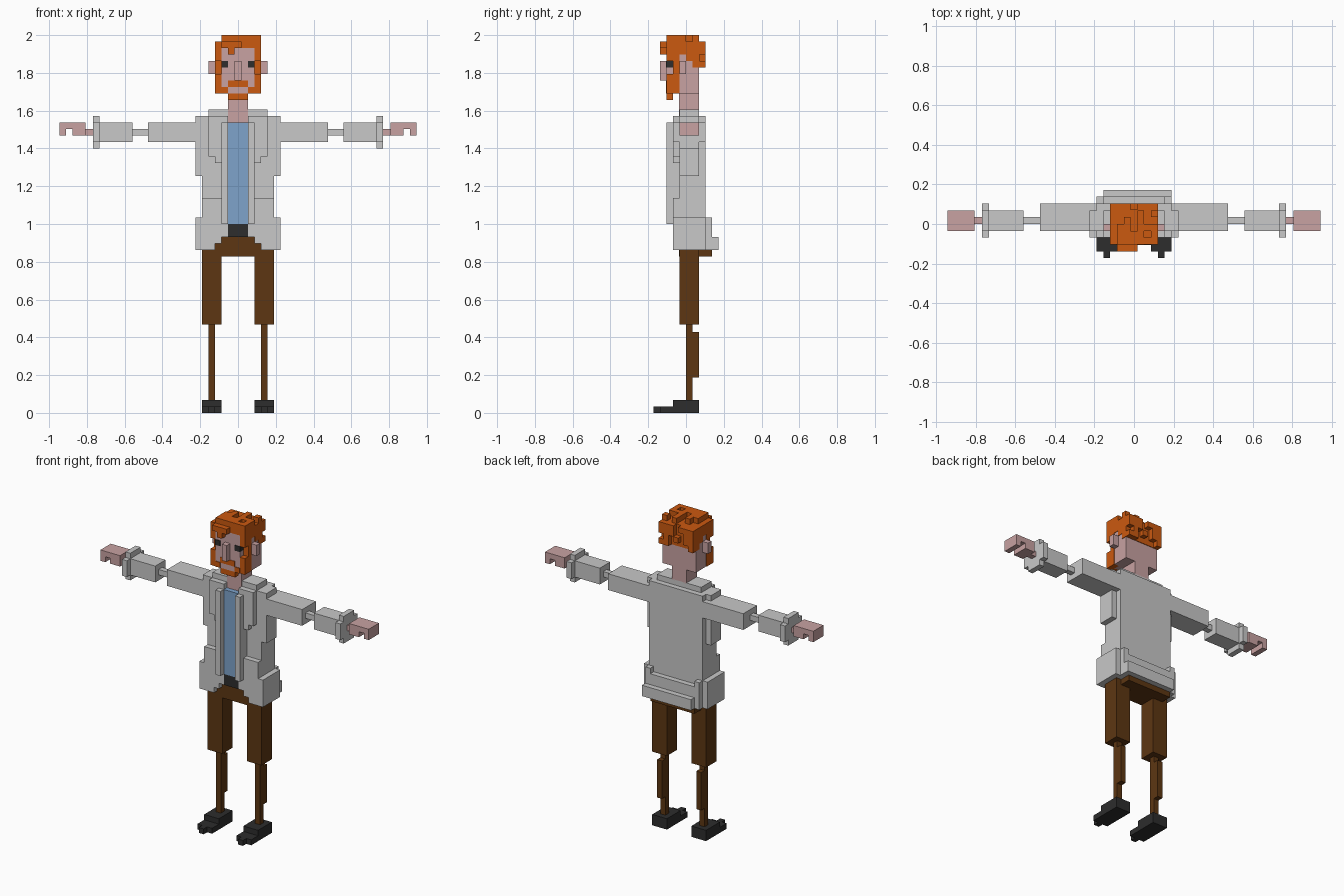
import bpy
import bmesh
import random
from mathutils import Matrix, Vector

UNIT = 2 / 58  # edge length of one block

default_cube = bpy.data.objects.get("Cube")
if default_cube:
    bpy.data.objects.remove(default_cube, do_unlink=True)


def make_material(name, red, green, blue):
    material = bpy.data.materials.new(name)
    material.use_nodes = True
    colour = (red, green, blue, 1)
    material.diffuse_color = colour
    material.node_tree.nodes["Principled BSDF"].inputs["Base Color"].default_value = colour
    return material


jacket_grey = make_material("light grey cloth", .58, .58, .58)
hair_orange = make_material("orange hair", .6, .1, .005)
skin_pink = make_material("pink skin", .58, .36, .36)
shirt_blue = make_material("blue shirt", .21, .37, .6)
trouser_brown = make_material("brown cloth", .11, .037, .006)
dark_black = make_material("near black", .026, .026, .026)


def box(x, y, z):
    """A block given by its (low, high) edges in units."""
    return x, y, z


def centred(half_width, y, z):
    return box(x=(-half_width, half_width), y=y, z=z)


def part(name, material, boxes, side=1):
    """Join blocks into one object; side=-1 reflects it across x."""
    mesh = bpy.data.meshes.new(name)
    bm = bmesh.new()
    for ranges in boxes:
        low = Vector([edge[0] for edge in ranges]) * UNIT
        high = Vector([edge[1] for edge in ranges]) * UNIT
        centre, size = (low + high) / 2, high - low
        centre.x *= side
        bmesh.ops.create_cube(bm, matrix=Matrix.LocRotScale(centre, None, size))
    bm.to_mesh(mesh)
    bm.free()
    mesh.materials.append(material)
    obj = bpy.data.objects.new(name, mesh)
    bpy.context.collection.objects.link(obj)
    return obj


def pair(name, material, boxes):
    part("left_" + name, material, boxes, side=1)
    part("right_" + name, material, boxes, side=-1)


# Shoes and legs
pair("shoe", dark_black, [
    box(x=(2.5, 5.5), y=(-4, 2), z=(0, 1)),
    box(x=(3.5, 4.5), y=(-5, -4), z=(0, 1)),
    box(x=(2.5, 5.5), y=(-2, 2), z=(1, 2)),
])
pair("shin", trouser_brown, [
    box(x=(3.5, 4.5), y=(0, 1), z=(2, 14)),
    box(x=(3.5, 4.5), y=(1, 2), z=(5.4, 12.4)),
])
pair("thigh", trouser_brown, [box(x=(2.5, 5.5), y=(-1, 2), z=(13.6, 25))])
part("hips", trouser_brown, [
    centred(2.5, y=(-1.1, 2), z=(24, 27)),
    centred(3.5, y=(-1.1, 2), z=(24, 26)),
    centred(4.5, y=(0, 4), z=(24, 25)),
])
part("belt", dark_black, [centred(1.5, y=(-2, -1), z=(27, 29))])
part("shirt", shirt_blue, [centred(1.5, y=(-2, -1), z=(29, 44.6))])

# Jacket body with open front, flared hem and stepped back
part("jacket_body", jacket_grey, [
    centred(5.5, y=(-1, 3), z=(25, 45.6)),
    centred(6.5, y=(-1, 2), z=(36.4, 45.6)),
    centred(4.5, y=(-1, 2), z=(45, 46.6)),
])
part("jacket_back_hem", jacket_grey, [
    centred(5.5, y=(3, 4), z=(25, 29)),
    box(x=(-4.5, 5.5), y=(4, 5), z=(25, 27)),
])
pair("jacket_skirt", jacket_grey, [
    box(x=(5.5, 6.5), y=(-2, 3), z=(25, 30)),
    box(x=(4.5, 5.5), y=(2, 4), z=(25, 30)),
])
pair("jacket_front", jacket_grey, [
    box(x=(1.5, 4.5), y=(-2, -1), z=(39.4, 45.6)),
    box(x=(1.5, 3.5), y=(-2, -1), z=(38.4, 39.4)),
    box(x=(1.5, 2.5), y=(-2, -1), z=(33, 38.4)),
    box(x=(1.5, 5.5), y=(-2, -1), z=(27, 33)),
    box(x=(2.5, 5.5), y=(-2, -1), z=(26, 27)),
    box(x=(3.5, 5.5), y=(-2, -1), z=(25, 26)),
])
pair("lapel", jacket_grey, [box(x=(1.5, 2.5), y=(-3, -2), z=(29, 44.6))])

# Arms, cuffs and hands
pair("upper_arm", jacket_grey, [box(x=(5.5, 13.8), y=(-1, 3), z=(41.6, 44.6))])
pair("elbow", jacket_grey, [box(x=(13.8, 16.2), y=(0, 1), z=(42.6, 43.6))])
pair("forearm", jacket_grey, [box(x=(16.2, 21.3), y=(-1, 2), z=(41.6, 44.6))])
pair("cuff", jacket_grey, [
    box(x=(21.3, 22.3), y=(-1, 2), z=(40.6, 45.6)),
    box(x=(21.3, 22.3), y=(-2, 3), z=(41.6, 44.6)),
])
pair("wrist", skin_pink, [box(x=(22.3, 23.4), y=(0, 1), z=(42.6, 43.6))])
pair("hand", skin_pink, [
    box(x=(23.4, 27.4), y=(-1, 2), z=(43.6, 44.6)),
    box(x=(23.4, 25.4), y=(-1, 2), z=(42.6, 43.6)),
    box(x=(26.4, 27.4), y=(-1, 2), z=(42.6, 43.6)),
])

# Neck, head and face
part("neck", skin_pink, [centred(1.5, y=(-1.1, 2), z=(44.6, 49))])
part("head", skin_pink, [
    centred(3.4, y=(-1, 2), z=(49, 56)),
    centred(2.5, y=(-3, -1), z=(49, 56)),
])
part("nose", skin_pink, [centred(.5, y=(-4, -3), z=(51, 54))])
pair("ear", skin_pink, [box(x=(3.4, 4.5), y=(-1, 0), z=(52, 54))])
pair("eye", dark_black, [
    box(x=(1.5, 2.55), y=(-3.1, -2), z=(53, 54)),
])
part("moustache", hair_orange, [centred(1.5, y=(-3.1, -3), z=(50, 51))])
part("chin_beard", hair_orange, [centred(1.5, y=(-3, -2), z=(48, 49))])
pair("beard", hair_orange, [
    box(x=(1.5, 2.5), y=(-3.1, -2), z=(49, 50)),
    box(x=(2.5, 3.5), y=(-3, -2), z=(49, 52)),
    box(x=(2.5, 3.5), y=(-2, -1), z=(49, 56)),
    box(x=(2.5, 3.5), y=(-3, -2), z=(54, 57)),
])

# Hair cap with steps down the back
part("hair", hair_orange, [
    centred(3.5, y=(-3, 2.1), z=(56, 57)),
    centred(3.5, y=(-1, 2.1), z=(55, 56)),
    centred(3.5, y=(0, 2.1), z=(54, 55)),
    centred(3.5, y=(1, 2.1), z=(53, 54)),
    box(x=(-2.5, 3.5), y=(-3, -2), z=(57, 58)),
])
part("fringe", hair_orange, [
    box(x=(-2.5, .5), y=(-4, -3), z=(56, 57)),
    box(x=(-1.5, -.5), y=(-4, -3), z=(55, 56)),
])

# Ragged tufts on the crown and back of the head
random.seed(4)
tufts = []
for column in range(-3, 4):
    x = (column - .5, column + .5)
    for row in range(-2, 2):
        if column > -3 and random.random() < .6:
            tufts.append(box(x=x, y=(row, row + 1), z=(57, 58)))
    for level in range(53, 57):
        if random.random() < .6:
            tufts.append(box(x=x, y=(2, 3), z=(level, level + 1)))
part("hair_tufts", hair_orange, tufts)
